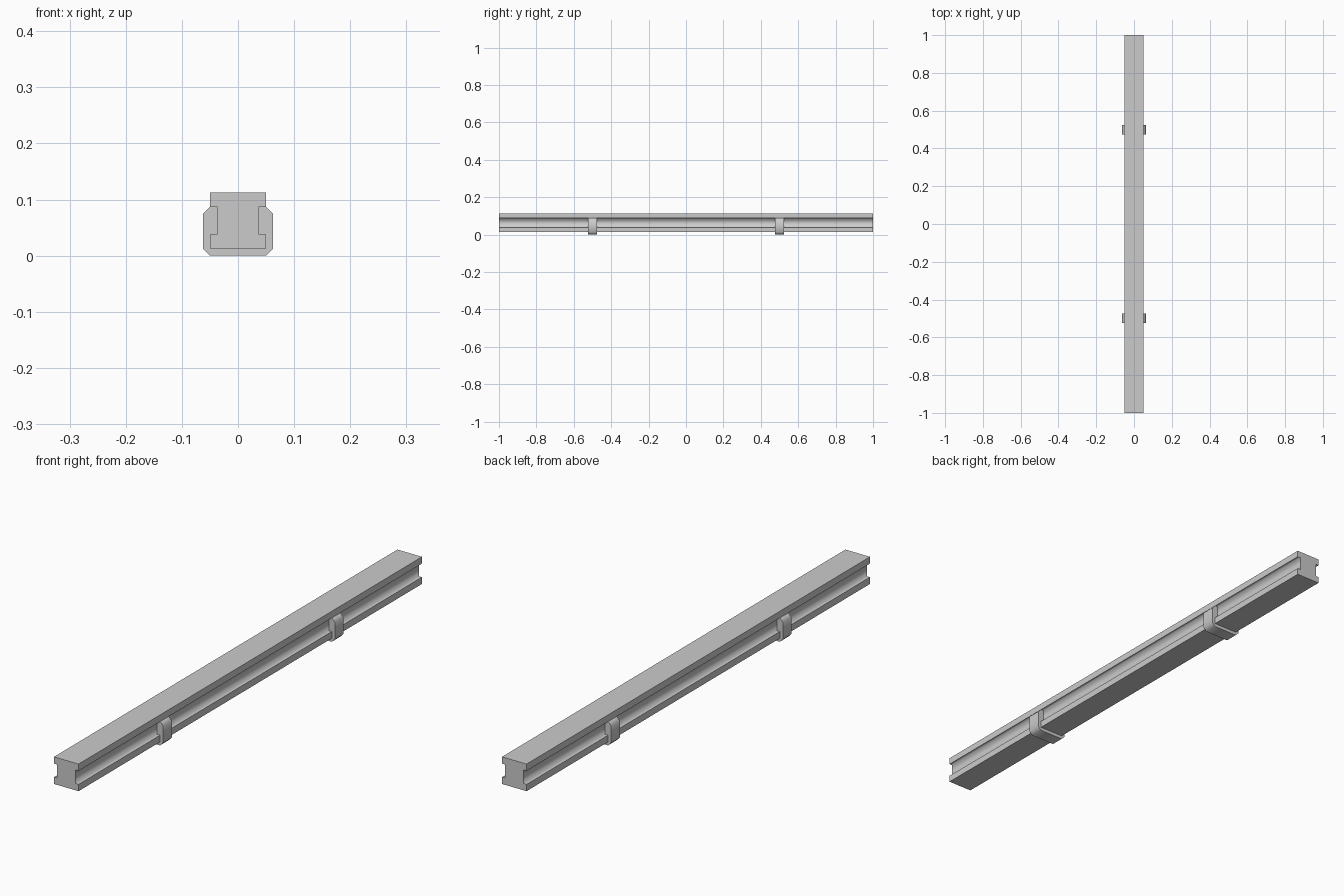
import bpy, bmesh, math

if "Cube" in bpy.data.objects:
    bpy.data.objects.remove(bpy.data.objects["Cube"])


def mirror(half):
    """Close a right-hand outline with its mirror image in x."""
    return half + [(-x, z) for x, z in reversed(half)]


def extrude_profile(name, profile, y_mid, length):
    bm = bmesh.new()
    verts = [bm.verts.new((x, y_mid - length / 2, z)) for x, z in profile]
    face = bm.faces.new(verts)
    grown = bmesh.ops.extrude_face_region(bm, geom=[face], use_keep_orig=True)["geom"]
    moved = [v for v in grown if isinstance(v, bmesh.types.BMVert)]
    bmesh.ops.translate(bm, vec=(0, length, 0), verts=moved)
    bmesh.ops.recalc_face_normals(bm, faces=bm.faces)
    mesh = bpy.data.meshes.new(name)
    bm.to_mesh(mesh)
    bm.free()
    obj = bpy.data.objects.new(name, mesh)
    bpy.context.collection.objects.link(obj)
    return obj


# Rail: square bar with a groove along each side
rail_half = [(0.05, 0.0125), (0.05, 0.0375), (0.0375, 0.0375),
             (0.0375, 0.0875), (0.05, 0.0875), (0.05, 0.1125)]
rail = extrude_profile("rail", mirror(rail_half), 0, 2.0)

# Soft shading inside the grooves only
for p in rail.data.polygons:
    c = p.center
    p.use_smooth = (abs(c.x) < 0.049 and abs(c.x) > 0.03 and abs(c.y) < 0.5)
sharp = rail.data.attributes.new("sharp_edge", 'BOOLEAN', 'EDGE')
for e in rail.data.edges:
    a, b = (rail.data.vertices[i].co for i in e.vertices)
    along = abs(a.y - b.y) > 1
    sharp.data[e.index].value = not (along and abs(a.x) < 0.04)

# Clips: chamfered straps wrapping under the rail and filling the grooves
clip_half = [(0.05, 0.0), (0.0625, 0.0125), (0.0625, 0.075), (0.05, 0.0875),
             (0.0375, 0.0875), (0.0375, 0.0375), (0.05, 0.0375), (0.05, 0.0125)]
for name, y in (("front_clip", -0.5), ("back_clip", 0.5)):
    clip = extrude_profile(name, mirror(clip_half), y, 0.05)
    bpy.ops.object.select_all(action='DESELECT')
    clip.select_set(True)
    bpy.context.view_layer.objects.active = clip
    bpy.ops.object.shade_smooth_by_angle(angle=math.radians(50))
